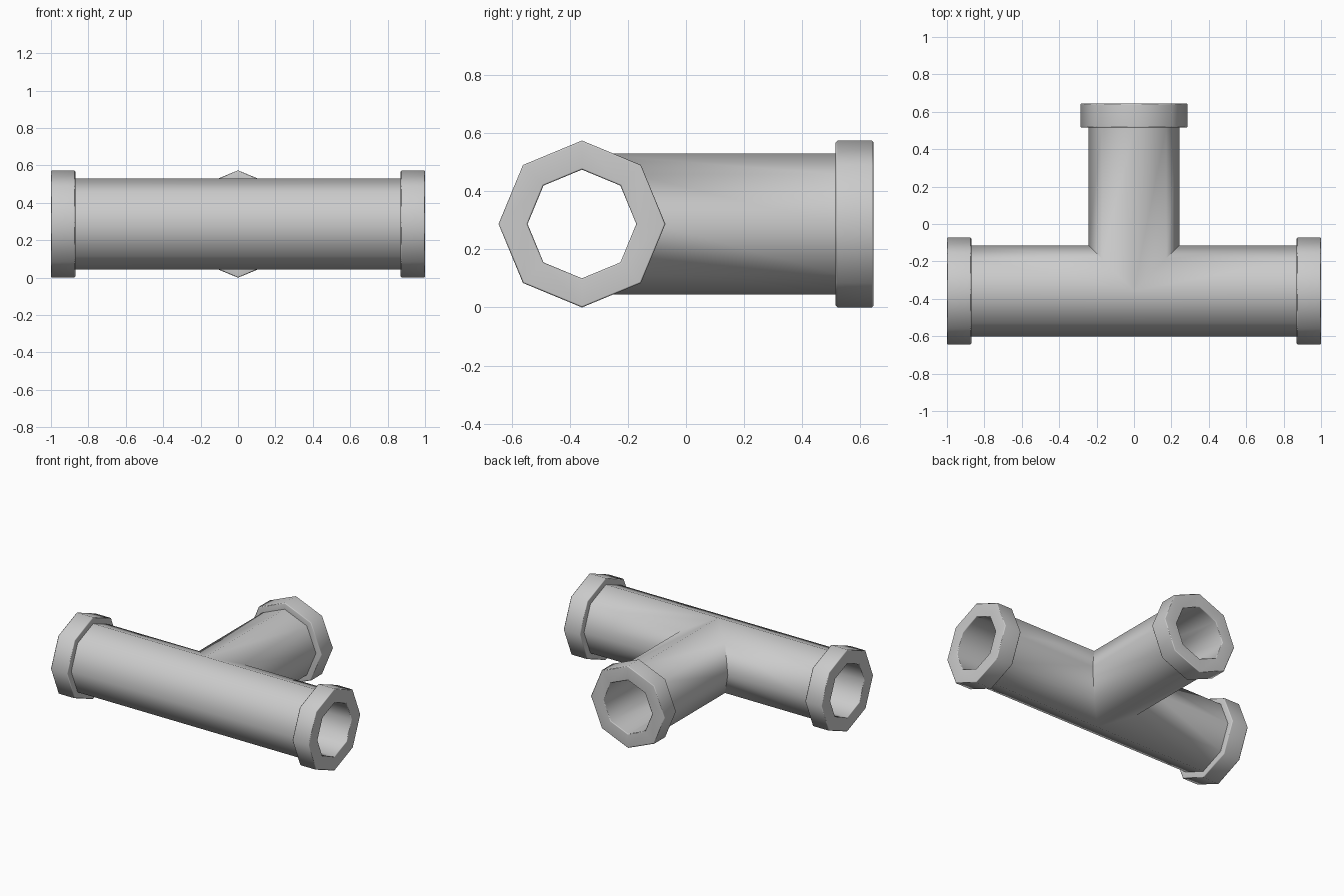
import bpy, bmesh, math

if "Cube" in bpy.data.objects:
    bpy.data.objects.remove(bpy.data.objects["Cube"])

SIDES = 8
CY, CZ = -0.358, 0.287            # axis of the straight run
R_PIPE, R_COLLAR, R_BORE = 0.243, 0.287, 0.187
BEV, COLLAR = 0.006, 0.13

# each arm: (end distance, placement of (across, along, up), junction distance)
ARMS = [
    (1.0, lambda u, t, w: (-t, u, w), lambda u: max(0.0, u)),   # left
    (1.0, lambda u, t, w: (t, u, w), lambda u: max(0.0, u)),    # right
    (1.003, lambda u, t, w: (u, t, w), abs),                    # branch
]


def profile(end):
    """Outer wall, collar, lip and bore; None marks the mitred junction."""
    back = end - COLLAR
    return [(R_PIPE, None), (R_PIPE, back),
            (R_COLLAR - BEV, back), (R_COLLAR, back + BEV),
            (R_COLLAR, end - BEV), (R_COLLAR - BEV, end),
            (R_BORE + BEV, end), (R_BORE, end - BEV), (R_BORE, None)]


bm = bmesh.new()
for end, place, junction in ARMS:
    rings = []
    for r, t in profile(end):
        ring = []
        for k in range(SIDES):
            a = 2 * math.pi * k / SIDES
            u, w = r * math.sin(a), r * math.cos(a)
            x, y, z = place(u, junction(u) if t is None else t, w)
            ring.append(bm.verts.new((x, y + CY, z + CZ)))
        rings.append(ring)
    for a, b in zip(rings, rings[1:]):
        for k in range(SIDES):
            n = (k + 1) % SIDES
            bm.faces.new((a[k], a[n], b[n], b[k]))

# weld the three arms along the mitre
bmesh.ops.remove_doubles(bm, verts=bm.verts, dist=1e-4)
bmesh.ops.recalc_face_normals(bm, faces=bm.faces)
mesh = bpy.data.meshes.new("pipe_tee")
bm.to_mesh(mesh)
bm.free()
tee = bpy.data.objects.new("pipe_tee", mesh)
bpy.context.collection.objects.link(tee)

# smooth octagonal walls, sharp collar steps, flat lips
bpy.context.view_layer.objects.active = tee
tee.select_set(True)
bpy.ops.object.shade_smooth_by_angle(angle=math.radians(50))
weighted = tee.modifiers.new("weighted_normals", 'WEIGHTED_NORMAL')
weighted.keep_sharp = True
